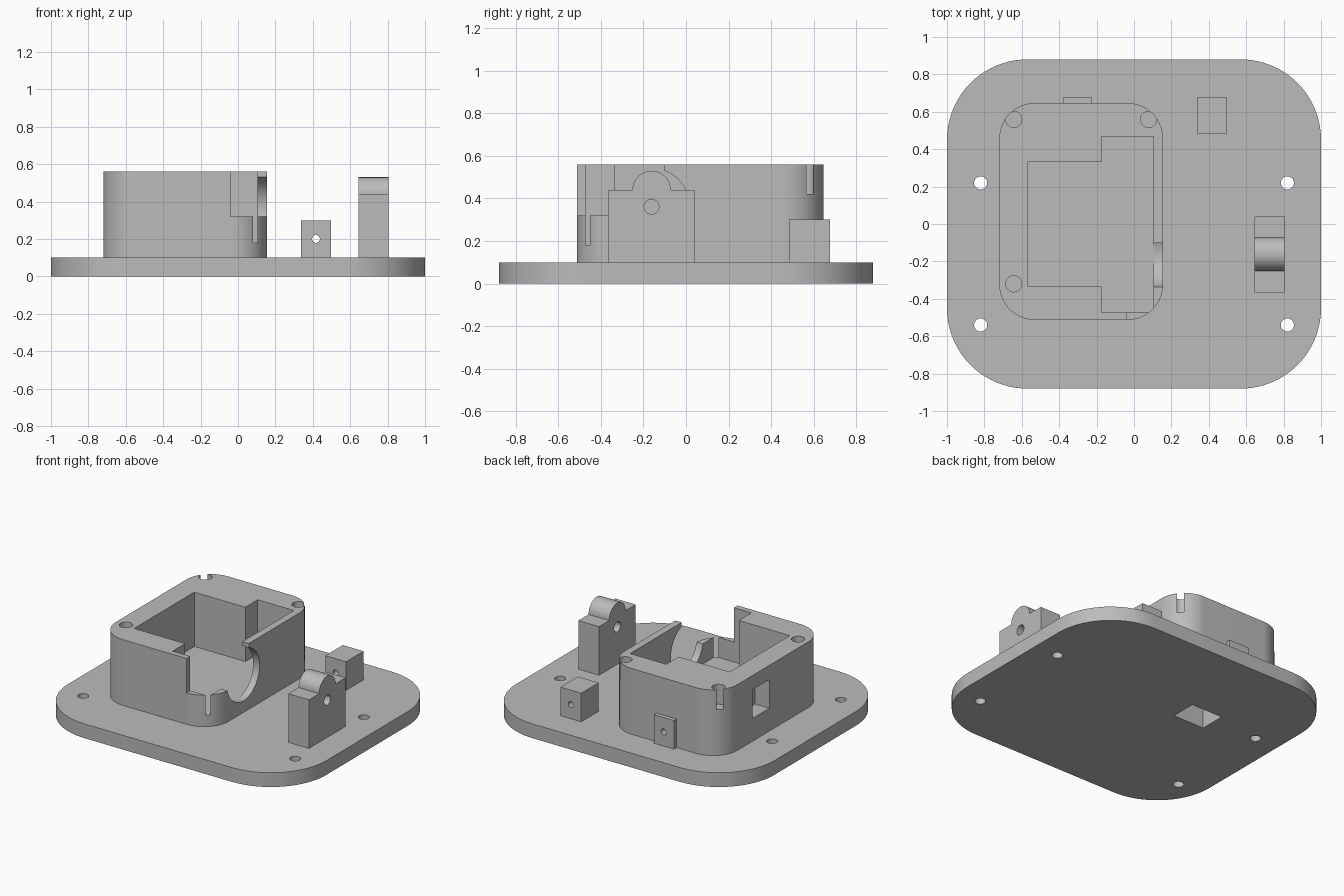
import bpy, bmesh, math
from mathutils import Matrix, Vector

cube = bpy.data.objects.get("Cube")
if cube:
    bpy.data.objects.remove(cube, do_unlink=True)

GREY = (0.5, 0.5, 0.5, 1)
grey = bpy.data.materials.new("plain_grey")
grey.use_nodes = True
grey.diffuse_color = GREY
grey.node_tree.nodes["Principled BSDF"].inputs["Base Color"].default_value = GREY


def prism(name, outline, low, high, axis="z"):
    """Extrude a 2D outline along z, or along x with the outline in (y, z)."""
    bm = bmesh.new()
    face = bm.faces.new([bm.verts.new((u, v, low)) for u, v in outline])
    side = bmesh.ops.extrude_face_region(bm, geom=[face])["geom"]
    moved = [g for g in side if isinstance(g, bmesh.types.BMVert)]
    bmesh.ops.translate(bm, verts=moved, vec=(0, 0, high - low))
    if axis == "x":
        bm.transform(Matrix(((0, 0, 1, 0), (1, 0, 0, 0), (0, 1, 0, 0), (0, 0, 0, 1))))
    bmesh.ops.recalc_face_normals(bm, faces=bm.faces)
    mesh = bpy.data.meshes.new(name)
    bm.to_mesh(mesh)
    bm.free()
    mesh.materials.append(grey)
    obj = bpy.data.objects.new(name, mesh)
    bpy.context.collection.objects.link(obj)
    return obj


def box(name, x, y, z):
    return prism(name, [(x[0], y[0]), (x[1], y[0]), (x[1], y[1]), (x[0], y[1])], *z)


def arc(cx, cy, r, start, end, steps):
    angles = [math.radians(start + (end - start) * i / steps) for i in range(steps + 1)]
    return [(cx + r * math.cos(a), cy + r * math.sin(a)) for a in angles]


def rounded(x, y, r):
    corners = [(x[1], y[1], -1, -1), (x[0], y[1], 1, -1), (x[0], y[0], 1, 1), (x[1], y[0], -1, 1)]
    points = []
    for i, (cx, cy, sx, sy) in enumerate(corners):
        points += arc(cx + sx * r, cy + sy * r, r, 90 * i, 90 * i + 90, 20)
    return points


def rod(name, center, r, length, axis):
    bm = bmesh.new()
    bmesh.ops.create_cone(bm, cap_ends=True, segments=48, radius1=r, radius2=r, depth=length)
    turn = Vector((0, 0, 1)).rotation_difference(Vector(axis)).to_matrix().to_4x4()
    bm.transform(Matrix.Translation(center) @ turn)
    mesh = bpy.data.meshes.new(name)
    bm.to_mesh(mesh)
    bm.free()
    mesh.materials.append(grey)
    obj = bpy.data.objects.new(name, mesh)
    bpy.context.collection.objects.link(obj)
    return obj


def cut(target, cutters):
    """Subtract every cutter, then bake the result and drop the cutters."""
    for cutter in cutters:
        cutter.hide_render = True
        mod = target.modifiers.new("cut", "BOOLEAN")
        mod.operation, mod.solver, mod.object = "DIFFERENCE", "EXACT", cutter
    graph = bpy.context.evaluated_depsgraph_get()
    mesh = bpy.data.meshes.new_from_object(target.evaluated_get(graph))
    target.modifiers.clear()
    target.data = mesh
    for cutter in cutters:
        bpy.data.objects.remove(cutter, do_unlink=True)


X, Y, Z = (1, 0, 0), (0, 1, 0), (0, 0, 1)
SHAFT_Y, SHAFT_Z = -0.162, 0.361


def floor_pocket():
    return box("floor_pocket", (-0.48, -0.24), (0.11, 0.29), (-0.1, 0.15))


# Base plate with four screw holes
base = prism("base_plate", rounded((-1, 1), (-0.88, 0.88), 0.43), 0, 0.1)
cut(base, [rod("screw_hole", (x, y, 0.05), 0.035, 0.4, Z)
           for x in (-0.82, 0.82) for y in (-0.54, 0.22)] + [floor_pocket()])

# Housing: stepped cavity, open front corner, round side opening, corner holes
housing = prism("housing", rounded((-0.72, 0.155), (-0.513, 0.647), 0.19), 0.1, 0.56)
cavity = [(-0.57, -0.334), (-0.175, -0.334), (-0.175, -0.473), (0.105, -0.473),
          (0.105, 0.468), (-0.175, 0.468), (-0.175, 0.331), (-0.57, 0.331)]
cut(housing, [
    prism("cavity", cavity, 0.18, 0.8),
    box("open_corner", (-0.04, 0.3), (-0.7, -0.102), (0.32, 0.8)),
    rod("side_opening", (0.18, SHAFT_Y, SHAFT_Z), 0.18, 0.2, X),
    box("window", (-0.9, -0.61), (0.107, 0.293), (0.26, 0.46)),
    rod("tab_bore", (-0.3, 0.647, 0.2), 0.021, 0.2, Y),
    floor_pocket(),
] + [rod("corner_hole", (x, y, 0.57), 0.043, 0.3, Z)
     for x, y in ((-0.643, 0.559), (0.078, 0.559), (-0.643, -0.32))])

# Small tab on the back of the housing
tab = box("back_tab", (-0.38, -0.225), (0.647, 0.676), (0.1, 0.3))
cut(tab, [rod("tab_hole", (-0.3, 0.66, 0.2), 0.021, 0.3, Y)])

# Bored block behind the post
block = box("guide_block", (0.337, 0.498), (0.484, 0.677), (0.1, 0.3))
cut(block, [rod("guide_hole", (0.417, 0.58, 0.2), 0.021, 0.6, Y)])

# Bearing post with rounded crown
profile = [(-0.365, 0.1), (0.04, 0.1), (0.04, 0.44)]
profile += arc(SHAFT_Y, 0.44, 0.09, 0, 180, 32) + [(-0.365, 0.44)]
post = prism("bearing_post", profile, 0.645, 0.805, "x")
cut(post, [rod("shaft_hole", (0.72, SHAFT_Y, SHAFT_Z), 0.035, 0.5, X)])

# Smooth the curved walls, keep edges crisp
bpy.ops.object.select_all(action="DESELECT")
for part in (base, housing, tab, block, post):
    part.select_set(True)
bpy.context.view_layer.objects.active = base
bpy.ops.object.shade_smooth_by_angle(angle=math.radians(30))
